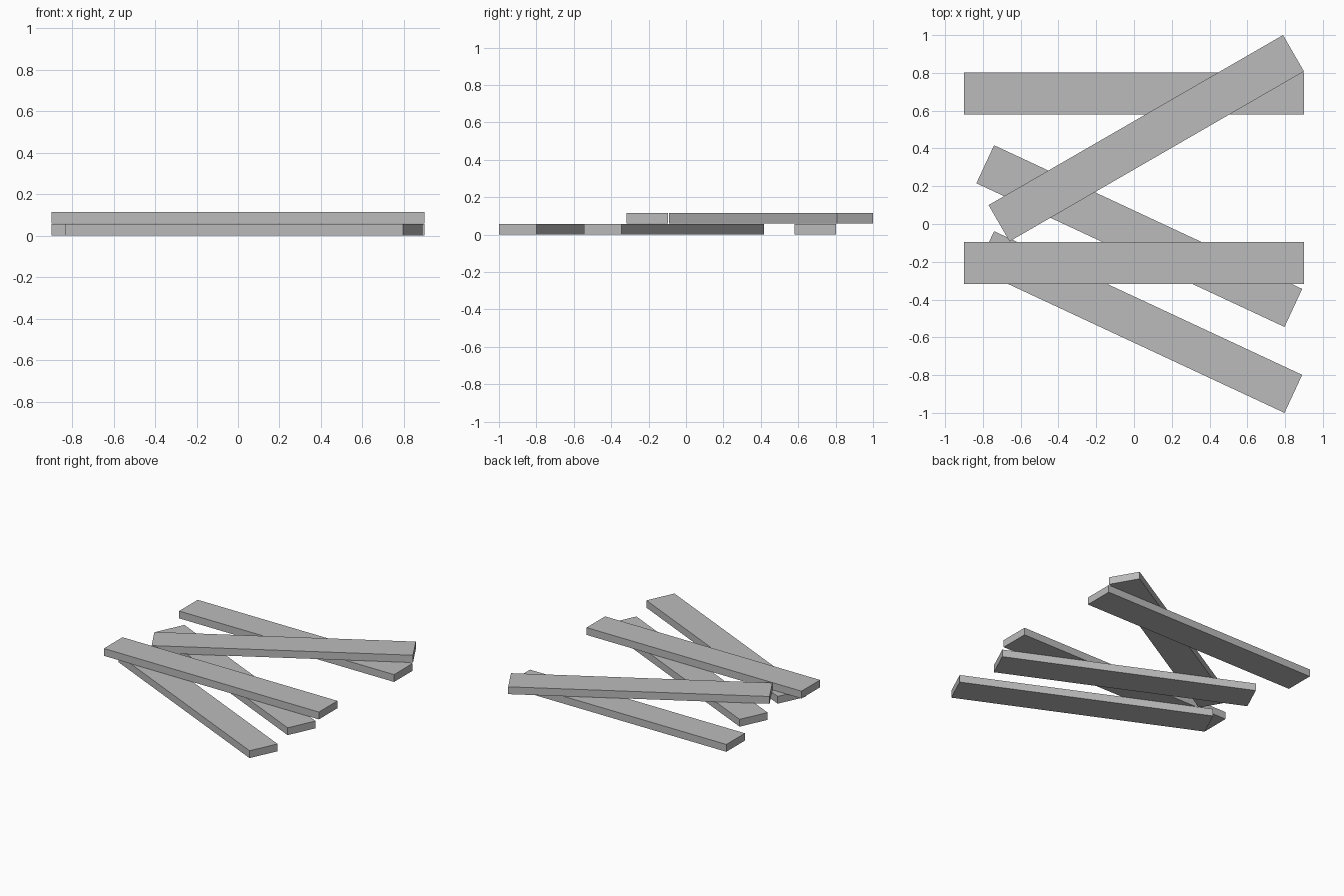
import bpy
import math

if "Cube" in bpy.data.objects:
    bpy.data.objects.remove(bpy.data.objects["Cube"])

LENGTH, WIDTH, THICK = 1.80, 0.222, 0.0555
LOWER, UPPER = 0.0, 0.06  # underside heights of the two layers

grey = bpy.data.materials.new("plain_grey")
grey.diffuse_color = (0.5, 0.5, 0.5, 1)
grey.use_nodes = True
grey.node_tree.nodes["Principled BSDF"].inputs["Base Color"].default_value = grey.diffuse_color


def plank(name, x, y, base, degrees=0):
    """One flat rectangular board, turned about the vertical axis."""
    bpy.ops.mesh.primitive_cube_add(
        size=1, location=(x, y, base + THICK / 2),
        rotation=(0, 0, math.radians(degrees)))
    board = bpy.context.object
    board.name = name
    board.scale = (LENGTH, WIDTH, THICK)
    bpy.ops.object.transform_apply(location=False, rotation=False, scale=True)
    board.data.materials.append(grey)


# Lower layer: one straight board at the back, two parallel slanted ones
plank("back_plank", 0, 0.692, LOWER)
plank("middle_slanted_plank", 0.028, -0.064, LOWER, -25)
plank("front_slanted_plank", 0.028, -0.519, LOWER, -25)

# Upper layer: one straight board and one slanted the other way
plank("top_straight_plank", 0, -0.207, UPPER)
plank("top_slanted_plank", 0.065, 0.454, UPPER, 30)
